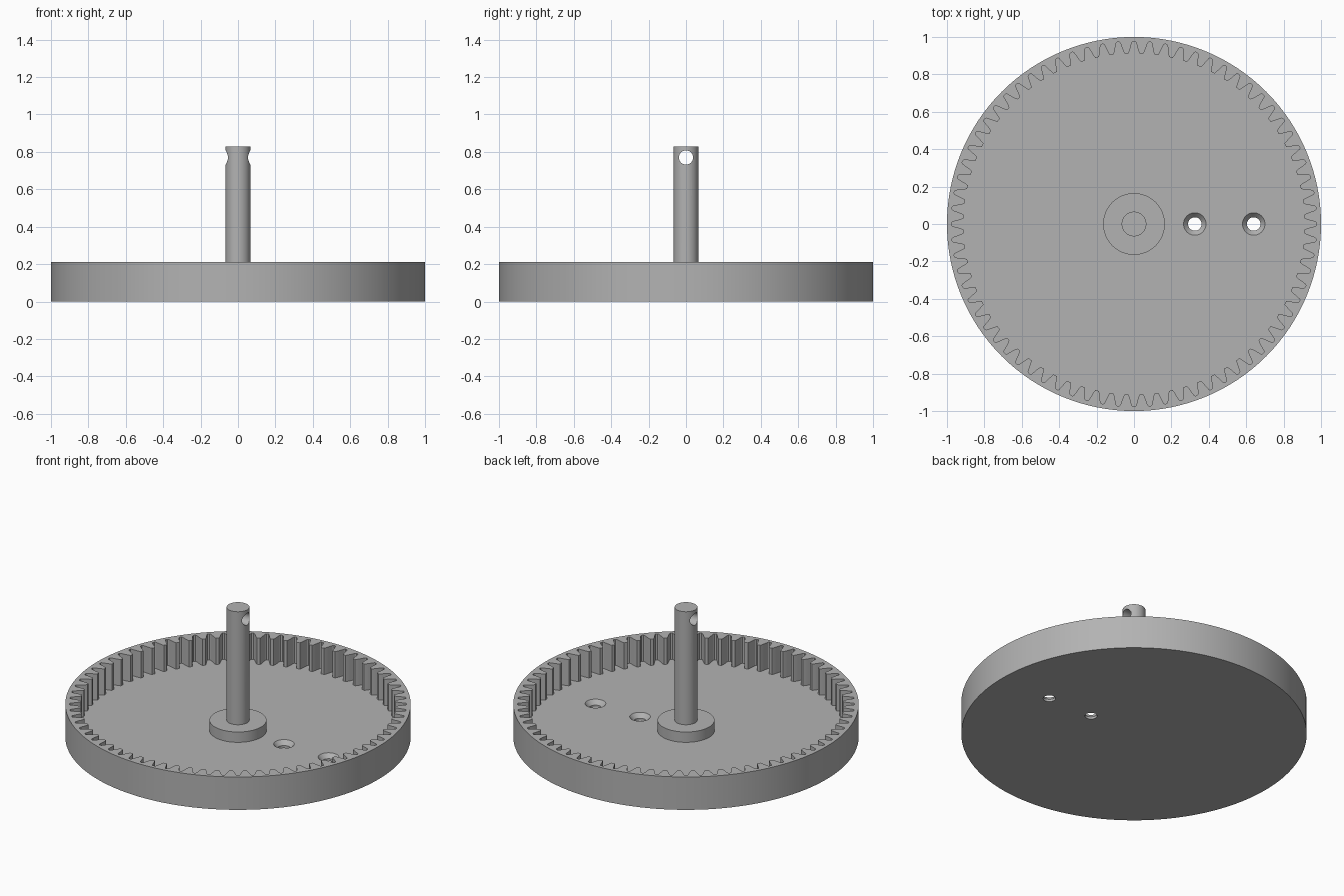
import bpy, bmesh, math

if "Cube" in bpy.data.objects:
    bpy.data.objects.remove(bpy.data.objects["Cube"])

TEETH = 72
FLOOR, RIM = 0.042, 0.21

grey = bpy.data.materials.new("plain grey")
grey.diffuse_color = (0.45, 0.45, 0.45, 1)
grey.use_nodes = True
grey.node_tree.nodes["Principled BSDF"].inputs["Base Color"].default_value = grey.diffuse_color


def finish(name, bm):
    bmesh.ops.recalc_face_normals(bm, faces=bm.faces)
    me = bpy.data.meshes.new(name)
    bm.to_mesh(me)
    bm.free()
    me.materials.append(grey)
    ob = bpy.data.objects.new(name, me)
    bpy.context.collection.objects.link(ob)
    return ob


def prism(name, outline, z0, z1):
    """Extrude a closed outline upward."""
    bm = bmesh.new()
    face = bm.faces.new([bm.verts.new((x, y, z0)) for x, y in outline])
    top = bmesh.ops.extrude_face_region(bm, geom=[face])["geom"]
    verts = [v for v in top if isinstance(v, bmesh.types.BMVert)]
    bmesh.ops.translate(bm, verts=verts, vec=(0, 0, z1 - z0))
    return finish(name, bm)


def circle(r, n):
    return [(r * math.cos(2 * math.pi * i / n), r * math.sin(2 * math.pi * i / n))
            for i in range(n)]


def lathe(name, profile, x=0, n=48):
    """Stack rings of (radius, height) into a closed round solid."""
    bm = bmesh.new()
    rings = [[bm.verts.new((x + px, py, z)) for px, py in circle(r, n)] for r, z in profile]
    for a, b in zip(rings, rings[1:]):
        for i in range(n):
            j = (i + 1) % n
            bm.faces.new((a[i], a[j], b[j], b[i]))
    bm.faces.new(rings[0])
    bm.faces.new(rings[-1])
    return finish(name, bm)


def cut(ob, cutter):
    mod = ob.modifiers.new("cut", 'BOOLEAN')
    mod.operation, mod.solver, mod.object = 'DIFFERENCE', 'EXACT', cutter
    bpy.context.view_layer.objects.active = ob
    bpy.ops.object.modifier_apply(modifier=mod.name)
    bpy.data.objects.remove(cutter)


# Toothed cavity outline: (fraction of tooth pitch, radius), mirrored per tooth space
half = [(0.07, 0.976), (0.13, 0.971), (0.19, 0.955), (0.25, 0.938), (0.32, 0.921), (0.38, 0.912)]
space = [(-f, r) for f, r in reversed(half)] + half
outline = []
for t in range(TEETH):
    for f, r in space:
        a = 2 * math.pi * (t + f) / TEETH
        outline.append((r * math.cos(a), r * math.sin(a)))

# Ring gear dish with two countersunk holes
dish = prism("ring_gear_dish", circle(1.0, 128), 0, RIM)
cut(dish, prism("tooth_cutter", outline, FLOOR, 0.4))
for x in (0.325, 0.64):
    cut(dish, lathe("hole_cutter", [(0.036, -0.1), (0.036, 0.015), (0.06, FLOOR), (0.06, 0.1)], x))

# Central boss and cross-drilled post
boss = lathe("boss", [(0.165, FLOOR), (0.165, 0.108)], n=64)
post = lathe("post", [(0.066, 0.108), (0.066, 0.83)])
drill = lathe("drill_cutter", [(0.038, -0.2), (0.038, 0.2)])
drill.rotation_euler = (0, math.pi / 2, 0)
drill.location.z = 0.77
bpy.context.view_layer.update()
cut(post, drill)

# Smooth round walls, keep crisp edges
bpy.ops.object.select_all(action='DESELECT')
for ob in (dish, boss, post):
    ob.select_set(True)
bpy.context.view_layer.objects.active = dish
bpy.ops.object.shade_smooth_by_angle(angle=math.radians(25))
